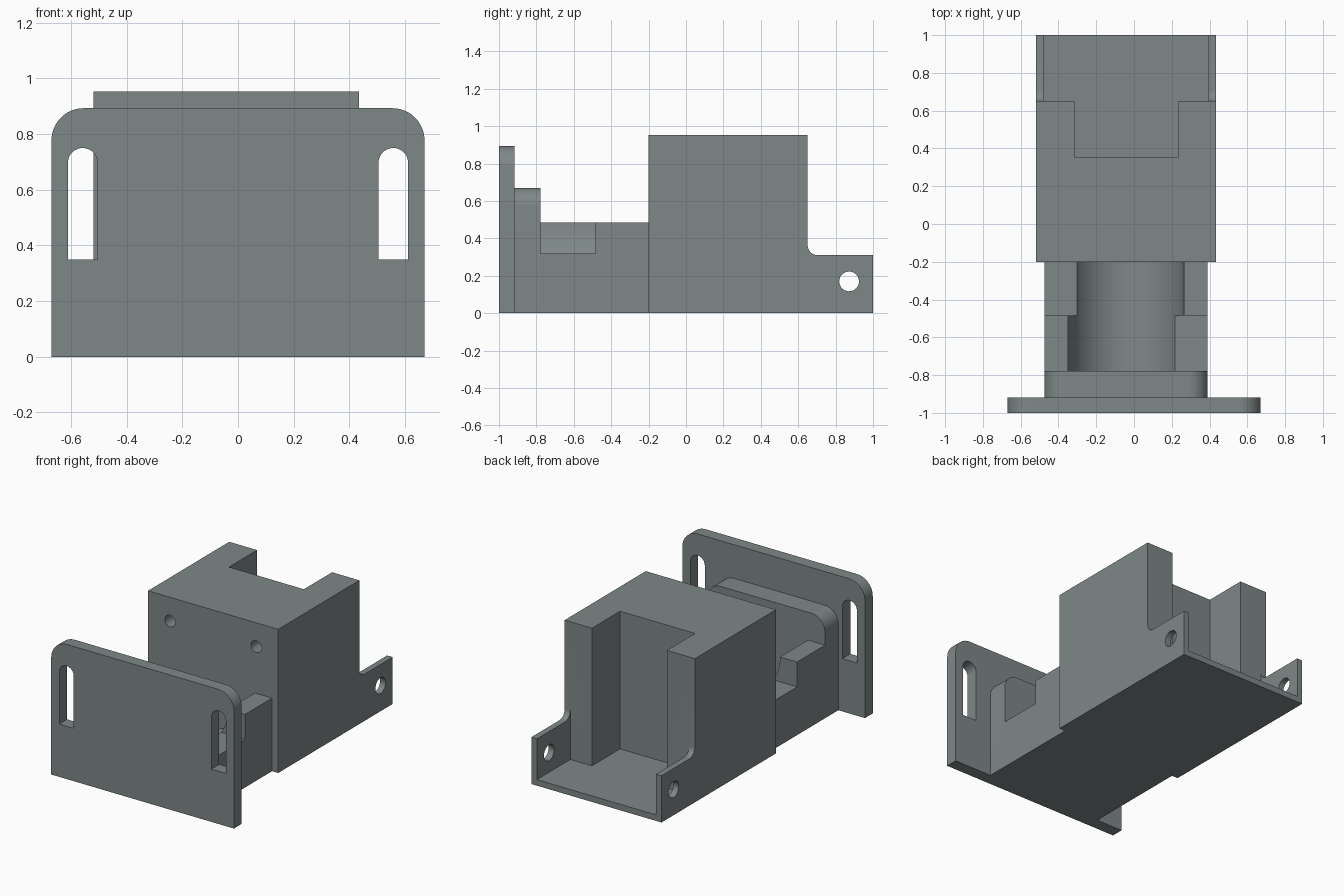
import bpy, bmesh, math
from mathutils import Vector

if "Cube" in bpy.data.objects:
    bpy.data.objects.remove(bpy.data.objects["Cube"])

CX = -0.0425                      # centre line of the body, off the plate centre

grey = bpy.data.materials.new("slate grey")
grey.diffuse_color = (0.21, 0.245, 0.245, 1)
grey.use_nodes = True
grey.node_tree.nodes["Principled BSDF"].inputs["Base Color"].default_value = grey.diffuse_color


def prism(name, pts, axis, a, b):
    """Extrude a closed 2D outline along an axis from a to b."""
    place = {"x": lambda u, v: (a, u, v),
             "y": lambda u, v: (u, a, v)}[axis]
    step = Vector((b - a, 0, 0)) if axis == "x" else Vector((0, b - a, 0))
    bm = bmesh.new()
    face = bm.faces.new([bm.verts.new(place(u, v)) for u, v in pts])
    ext = bmesh.ops.extrude_face_region(bm, geom=[face])
    bmesh.ops.translate(bm, vec=step,
                        verts=[g for g in ext["geom"] if isinstance(g, bmesh.types.BMVert)])
    bmesh.ops.recalc_face_normals(bm, faces=bm.faces)
    mesh = bpy.data.meshes.new(name)
    bm.to_mesh(mesh)
    bm.free()
    mesh.materials.append(grey)
    obj = bpy.data.objects.new(name, mesh)
    bpy.context.collection.objects.link(obj)
    return obj


def box(name, x0, x1, y0, y1, z0, z1):
    return prism(name, [(x0, z0), (x1, z0), (x1, z1), (x0, z1)], "y", y0, y1)


def arc(cu, cv, r, start, end, n=12):
    angles = [math.radians(start + (end - start) * i / n) for i in range(n + 1)]
    return [(cu + r * math.cos(t), cv + r * math.sin(t)) for t in angles]


def rounded_top(x0, x1, z0, z1, r):
    return ([(x0, z0), (x1, z0)] + arc(x1 - r, z1 - r, r, 0, 90)
            + arc(x0 + r, z1 - r, r, 90, 180))


def finish(obj, cutters):
    """Cut the part, remove the cutters and shade it."""
    bpy.ops.object.select_all(action="DESELECT")
    bpy.context.view_layer.objects.active = obj
    obj.select_set(True)
    for c in cutters:
        m = obj.modifiers.new("cut", "BOOLEAN")
        m.operation, m.solver, m.object = "DIFFERENCE", "EXACT", c
        bpy.ops.object.modifier_apply(modifier=m.name)
    for c in cutters:
        bpy.data.objects.remove(c)
    bpy.ops.object.shade_smooth_by_angle(angle=math.radians(30))


# Front mounting plate with two round-topped slots
plate = prism("front_plate", rounded_top(-0.67, 0.67, 0, 0.893, 0.115), "y", -1, -0.918)
finish(plate, [prism("slot_cutter", rounded_top(s * 0.558 - 0.053, s * 0.558 + 0.053,
                                                0.35, 0.75, 0.0529), "y", -1.1, -0.8)
               for s in (-1, 1)])

# Raised shoulder behind the plate
shoulder = prism("shoulder", rounded_top(-0.475, 0.39, 0, 0.67, 0.1), "y", -0.918, -0.778)
finish(shoulder, [])

# Cradle with a half-round trough and two diagonally opposite notches
outline = ([(-0.475, 0), (0.39, 0), (0.39, 0.485)]
           + arc(CX, 0.485, 0.3075, 0, -180, 32) + [(-0.475, 0.485)])
cradle = prism("cradle", outline, "y", -0.778, -0.2)
finish(cradle, [box("notch_cutter", -0.6, CX, -0.485, -0.1, 0.32, 0.6),
                box("notch_cutter", CX, 0.5, -0.9, -0.485, 0.32, 0.6)])

# Housing with low rear side walls, open rear bay and screw holes
side = ([(-0.2, 0), (1, 0), (1, 0.31)] + arc(0.705, 0.365, 0.055, 270, 180, 8)
        + [(0.65, 0.953), (-0.2, 0.953)])
housing = prism("housing", side, "x", -0.52, 0.435)
cutters = [box("bay_cutter", -0.315, 0.235, 0.355, 1.1, 0.04, 1.1),
           box("rear_cutter", -0.48, 0.394, 0.65, 1.2, 0.04, 1.2),
           prism("wall_hole_cutter", arc(0.872, 0.17, 0.053, 0, 345, 23), "x", -0.7, 0.7)]
for s in (-1, 1):
    cutters.append(prism("front_hole_cutter",
                         arc(CX + s * 0.316, 0.795, 0.039, 0, 345, 23), "y", -0.3, 0.1))
finish(housing, cutters)
